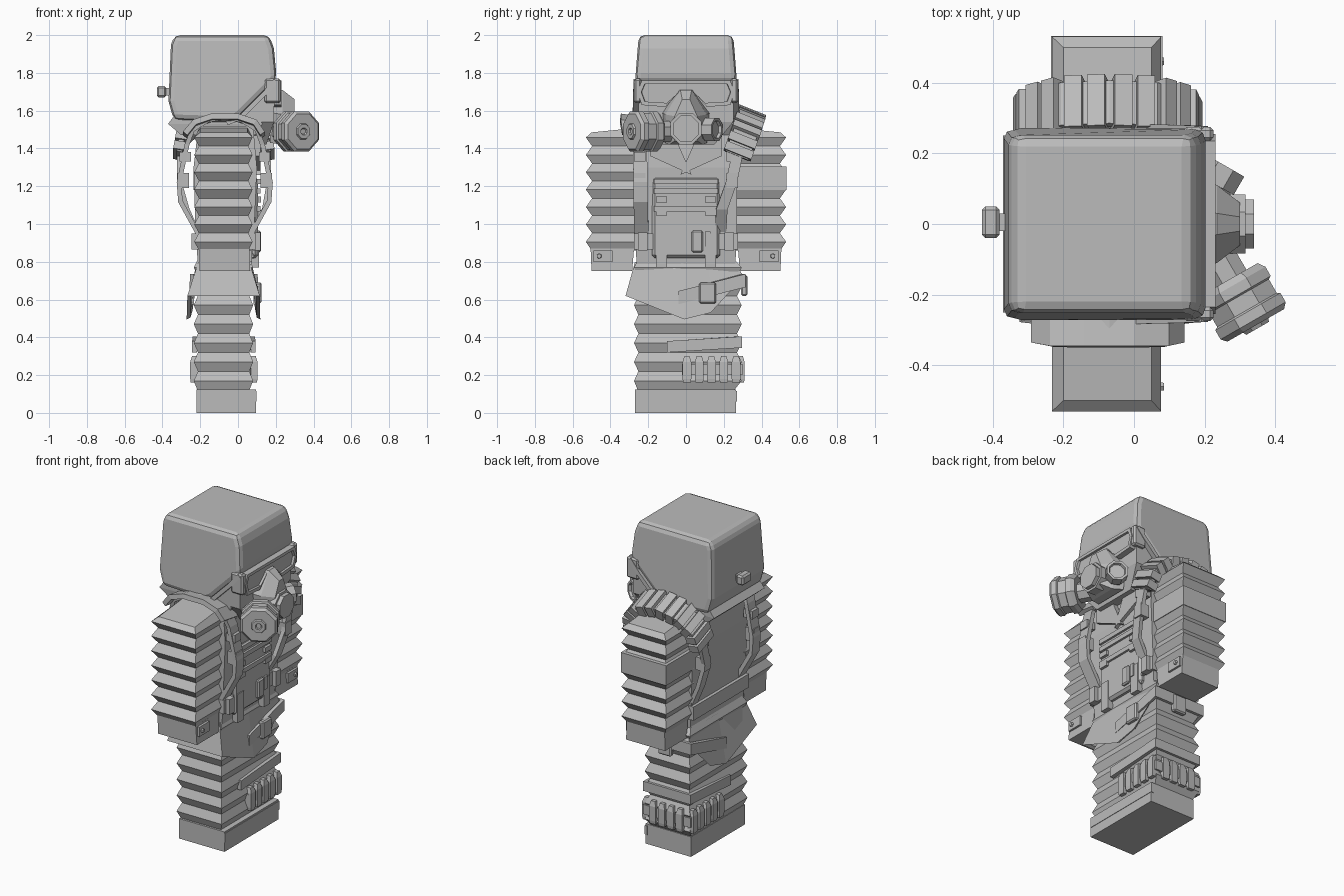
import bpy, bmesh, math
from mathutils import Vector as V

grey = bpy.data.materials.new("plain_grey")
grey.diffuse_color = (0.5, 0.5, 0.5, 1)

def finish(name, bm, bevel=0, segs=1):
    bmesh.ops.recalc_face_normals(bm, faces=bm.faces[:])
    me = bpy.data.meshes.new(name)
    bm.to_mesh(me)
    bm.free()
    me.materials.append(grey)
    ob = bpy.data.objects.new(name, me)
    bpy.context.collection.objects.link(ob)
    if bevel:
        m = ob.modifiers.new("bevel", 'BEVEL')
        m.width, m.segments, m.limit_method = bevel, segs, 'ANGLE'
    return ob

def loft(name, rings, bevel=0, segs=1, caps=True, closed=False):
    """Skin a list of equal-length point rings."""
    bm = bmesh.new()
    vs = [[bm.verts.new(p) for p in r] for r in rings]
    n = len(vs[0])
    for a, b in (zip(vs, vs[1:] + vs[:1]) if closed else zip(vs, vs[1:])):
        for i in range(n):
            bm.faces.new((a[i], a[(i + 1) % n], b[(i + 1) % n], b[i]))
    if caps and not closed:
        bm.faces.new(vs[0])
        bm.faces.new(vs[-1])
    return finish(name, bm, bevel, segs)

def rect(x0, x1, y0, y1, z):
    return [(x0, y0, z), (x1, y0, z), (x1, y1, z), (x0, y1, z)]

def box(name, x0, x1, y0, y1, z0, z1, bevel=0):
    return loft(name, [rect(x0, x1, y0, y1, z0), rect(x0, x1, y0, y1, z1)], bevel)

def strap(name, pts, side, width, thick, closed=False):
    """Flat band along a path; side is its width direction."""
    pts, side, rings = [V(p) for p in pts], V(side).normalized(), []
    n = len(pts)
    for i, p in enumerate(pts):
        a = pts[i - 1] if (i or closed) else p
        b = pts[(i + 1) % n] if (i < n - 1 or closed) else p
        nor = (b - a).normalized().cross(side).normalized() * thick / 2
        w = side * width / 2
        rings.append([p + w + nor, p - w + nor, p - w - nor, p + w - nor])
    return loft(name, rings, closed=closed)

def tube(name, p, d, stations, n=8):
    """Turned part: (distance, radius) stations along direction d."""
    p, d = V(p), V(d).normalized()
    u = d.cross(V((0, 0, 1))).normalized()
    w = d.cross(u)
    ang = [math.tau * (i + .5) / n for i in range(n)]
    return loft(name, [[p + d * t + (u * math.cos(a) + w * math.sin(a)) * r for a in ang]
                       for t, r in stations])

# Hood: side profile extruded across, narrower at the crown
prof = [(-.335, 2), (.165, 2), (.19, 1.93), (.205, 1.77), (.15, 1.71), (.01, 1.57),
        (-.04, 1.54), (-.34, 1.55), (-.368, 1.65), (-.355, 1.95)]
hw = lambda z: .272 - max(0, z - 1.75) * .09
loft("hood", [[(x, s * hw(z), z) for x, z in prof] for s in (-1, 1)], .03, 2)
for s in (-1, 1):
    strap("hood_edge", [(.2, s * .262, 1.76), (.14, s * .265, 1.69), (.01, s * .268, 1.56),
                        (-.06, s * .268, 1.535)], (0, 1, 0), .03, .025)
box("hood_clip_stem", -.40, -.35, -.02, .03, 1.68, 1.72)
box("hood_clip", -.43, -.38, -.04, .05, 1.67, 1.73, .01)
loft("collar", [rect(-.3, .09, -.24, .24, 1.47), rect(-.37, .13, -.25, .25, 1.53),
                rect(-.34, .1, -.25, .25, 1.57)])

# Face, goggles and breathing mask
loft("face", [rect(-.1, .15, -.15, .15, 1.42), rect(-.1, .19, -.25, .25, 1.54),
              rect(-.1, .195, -.255, .255, 1.76)])
gog = [(-.255, 1.70), (-.235, 1.76), (.235, 1.76), (.255, 1.70), (.235, 1.63),
       (.11, 1.62), (.04, 1.70), (-.04, 1.70), (-.11, 1.62), (-.235, 1.63)]
def gring(x, k):
    return [(x, y * k, 1.695 + (z - 1.695) * (k if k == 1 else .72)) for y, z in gog]
loft("goggles", [gring(.17, 1), gring(.23, 1), gring(.23, .93), gring(.215, .92)])
for s in (-1, 1):
    box("goggle_strap_end", .14, .225, s * .255 - .02, s * .255 + .02, 1.64, 1.77, .01)
hexa = lambda x, a, za, b, zb, c, zc: [(x, -a, za), (x, a, za), (x, b, zb), (x, c, zc), (x, -c, zc), (x, -b, zb)]
loft("mask_body", [hexa(.17, .04, 1.71, .13, 1.59, .11, 1.43), hexa(.235, .03, 1.71, .11, 1.58, .09, 1.42),
                   hexa(.30, .02, 1.66, .06, 1.57, .06, 1.44)])
tube("mask_valve", (.26, 0, 1.505), (1, 0, 0), [(0, .09), (.055, .09), (.055, .075), (.08, .075)])
tube("filter_canister", (.22, -.07, 1.49), (.5, -.87, 0),
     [(0, .06), (.1, .06), (.1, .10), (.12, .115), (.15, .115), (.155, .105), (.20, .105),
      (.205, .115), (.235, .115), (.25, .10), (.25, .045), (.26, .04), (.26, .02), (.25, .015)])
tube("side_port", (.20, .06, 1.50), (.5, .87, 0),
     [(0, .055), (.06, .055), (.06, .065), (.12, .065), (.12, .05), (.105, .045)])

# Torso with neck flaps
loft("torso", [rect(-.21, .07, -.26, .26, .76), rect(-.225, .085, -.27, .27, .95),
               rect(-.235, .10, -.27, .27, 1.3), rect(-.21, .08, -.26, .26, 1.52)])
for s in (-1, 1):
    loft("neck_flap", [[(x, s * .19, 1.50), (x, s * .19, 1.36), (x, s * -.03, 1.26), (x, s * .04, 1.42)]
                       for x in (.08, .12)])
# Chest pouch with rows of webbing
box("chest_pouch", .06, .105, -.18, .18, .82, 1.25, .015)
for z in (1.225, 1.175, 1.08):
    box("pouch_webbing", .10, .118, -.17, .17, z - .014, z + .014)
for s in (-1, 1):
    for z in (1.13, 1.06):
        box("pouch_loop", .10, .122, s * .13 - .03, s * .13 + .03, z - .015, z + .015)
    box("pouch_tab", .07, .11, s * .13 - .03, s * .13 + .03, .77, .95)
# Belt
box("belt", -.245, .095, -.275, .275, .865, .95)
box("belt_buckle", .08, .122, .03, .09, .85, .965, .008)
box("belt_keeper", .08, .115, .10, .13, .88, .96)
for s in (-1, 1):
    box("belt_end", .08, .12, s * .23 - .025, s * .23 + .025, .86, .955)

# Arms: concertina sleeves with cuffs
def sleeve_rings(s):
    rings = [rect(-.205, .055, s * .25, s * .50, .86)]
    for i in range(1, 14):
        k = i % 2
        rings.append(rect(-.207 - .025 * k, .055 + .022 * k, s * .25, s * (.497 + .033 * k), .86 + i * .046))
    top = rect(-.20, .05, s * .25, s * .50, 1.48)
    return rings + [[(x, y, 1.51 if abs(y) < .3 else 1.485) for x, y, z in top]]
for s, side in ((-1, "right"), (1, "left")):
    loft(side + "_sleeve", sleeve_rings(s))
    loft(side + "_cuff", [rect(-.205, .065, s * .285, s * .50, .75), rect(-.205, .06, s * .275, s * .505, .87)])
    box("cuff_tab", .055, .075, s * .44 - .05, s * .44 + .05, .80, .86)
    tube("cuff_stud", (.065, s * .46, .83), (1, 0, 0), [(0, .016), (.02, .012)], 6)
box("armband", -.235, .08, .26, .532, 1.18, 1.305)

# Harness on the right shoulder, bulging off front and back
half = [(.055, -.235, .92), (.165, -.24, 1.12), (.172, -.24, 1.22), (.13, -.245, 1.42), (.10, -.26, 1.50)]
back = lambda p: (-.14 - p[0], p[1], p[2])
strap("right_harness", half + [(.02, -.275, 1.55), (-.07, -.275, 1.565)] +
      [back(p) for p in [(.02, -.275, 1.55)] + half[::-1]], (0, 1, 0), .075, .025)
strap("right_shoulder_pad", [(.13, -.27, 1.47), (.09, -.28, 1.53), (0, -.28, 1.56), (-.14, -.28, 1.56),
                             (-.23, -.28, 1.53), (-.28, -.27, 1.47)], (0, 1, -.15), .135, .03)
# Plated bandolier over the left shoulder
path = [(.05, .18, .92), (.14, .19, 1.08), (.165, .24, 1.22), (.16, .27, 1.36), (.14, .31, 1.47), (.06, .335, 1.55),
        (-.07, .34, 1.575), (-.20, .335, 1.55), (-.29, .31, 1.47), (-.31, .28, 1.36), (-.31, .24, 1.22),
        (-.27, .24, 1.08), (-.20, .235, .92)]
strap("left_harness_front", path[:4], (0, 1, 0), .06, .025)
strap("left_harness_back", path[9:], (0, 1, 0), .06, .025)
strap("bandolier", path[3:10], (0, 1, -.4), .13, .03)
for i in range(3, 9):
    a, b = V(path[i]), V(path[i + 1])
    for t in (.05, .55):
        strap("bandolier_plate", [a.lerp(b, t), a.lerp(b, t + .38)], (0, 1, -.4), .155, .07)
# Harness buckles
for x in (.15, -.29):
    for s in (-1, 1):
        for z in (1.22, 1.36):
            dx = 0 if z < 1.3 else (-.01 if x > 0 else .01)
            box("harness_buckle", x + dx - .03, x + dx + .03, s * .245 - .03, s * .245 + .03,
                z - .03, z + (.05 if z < 1.3 else .02))

# Joined legs: concertina trousers on a block of boots
legs = [rect(-.215, .06, -.255, .255, .12)]
for i in range(1, 14):
    k = i % 2
    legs.append(rect(-.212 - .022 * k, .06 + .02 * k, -.252 - .023 * k, .27 + .025 * k, .12 + i * .05))
loft("trousers", legs + [rect(-.21, .06, -.25, .25, .82)])
loft("boots", [rect(-.22, .095, -.27, .265, 0), rect(-.22, .095, -.27, .265, .125)])
box("boot_sole_step", .08, .098, -.27, .27, .06, .115)
# Flared waist wrap with pointed hems front and back
top = [(.065, .27, .78), (.07, .12, .80), (.07, 0, .80), (.06, -.27, .80),
       (-.21, -.27, .80), (-.22, 0, .80), (-.22, .12, .80), (-.215, .27, .78)]
hem = [(.08, .305, .72), (.11, .13, .53), (.118, -.01, .495), (.115, -.32, .62),
       (-.268, -.32, .62), (-.272, -.01, .495), (-.26, .13, .53), (-.23, .305, .72)]
inner = [(x * .9 - .007, y * .94, z + .01) for x, y, z in hem]
loft("waist_wrap", [top, hem, inner, [(x, y * .9, z) for x, y, z in top]])

# Leg straps around the left side
def leg_strap(name, y0, z0, z1, w, o):
    xf, xb, ys = .075 + o, -.225 - o, .285 + o
    strap(name, [(xf, y0, z0), (xf, ys, z1), (xb, ys, z1), (xb, y0, z0)], (0, 0, 1), w, .025)
leg_strap("thigh_strap", -.04, .61, .70, .07, .02)
leg_strap("knee_strap", -.10, .35, .375, .06, .005)
leg_strap("cartridge_band", -.02, .23, .23, .06, .005)
box("thigh_buckle", .09, .125, .07, .16, .58, .69, .008)
box("thigh_side_buckle", -.12, -.03, .29, .325, .62, .73, .008)
def cartridge(x, y):
    loft("cartridge", [rect(x - r, x + r, y - r, y + r, z)
                       for r, z in ((.02, .16), (.023, .18), (.023, .27), (.014, .30))])
for i in range(5):
    y = .005 + i * .065
    cartridge(.08, y)
    cartridge(-.23, y)
for i in range(1, 5):
    cartridge(.08 - i * .062, .287)
